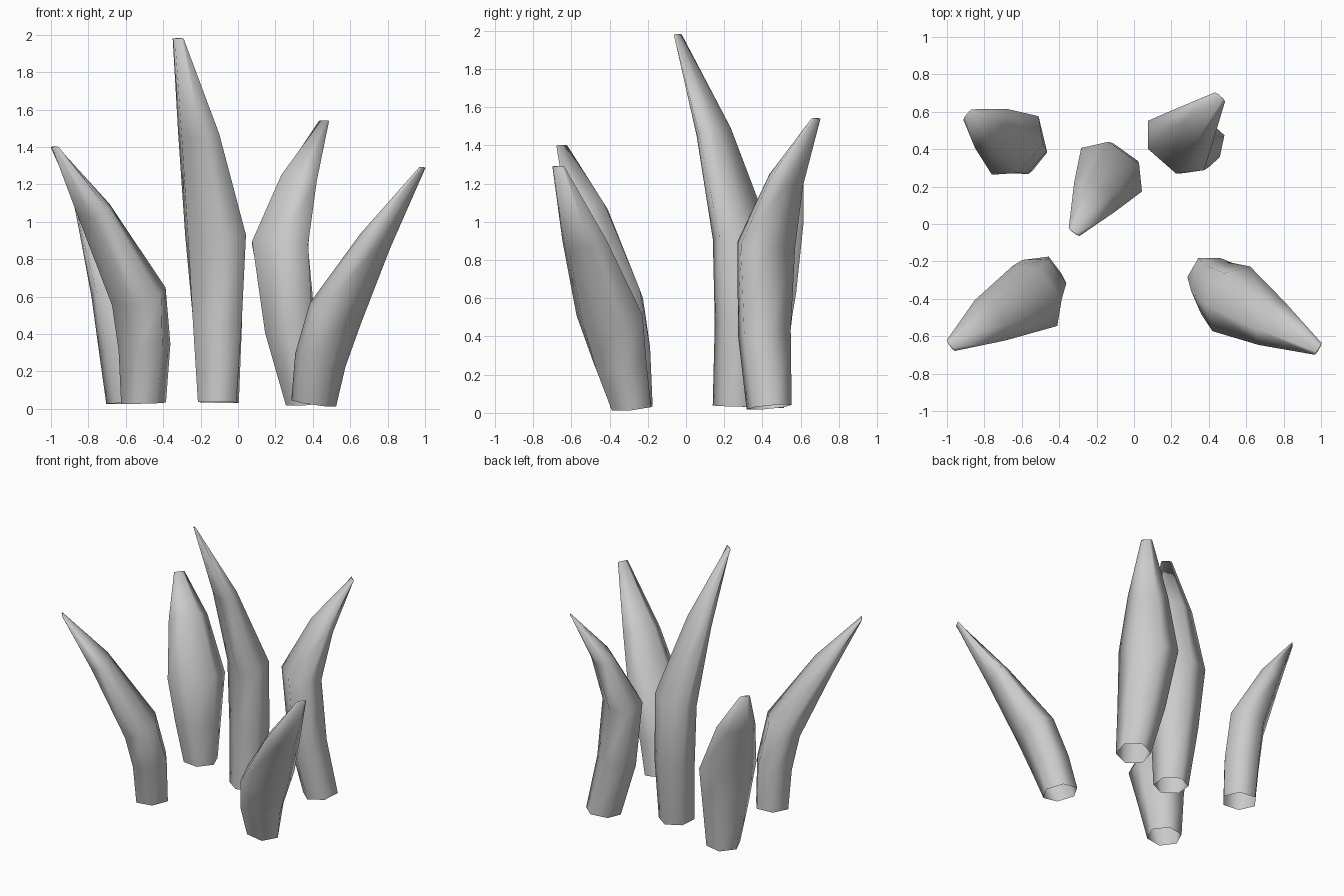
import bpy, math
from mathutils import Vector

if "Cube" in bpy.data.objects:
    bpy.data.objects.remove(bpy.data.objects["Cube"])

SIDES = 6
# half width and half depth of the cross-section, base to tip
SECTIONS = [(.118, .122), (.16, .132), (.2, .132), (.135, .075), (.036, .006)]


def leaf(name, width_dir, path):
    """Rolled, open-ended leaf: hexagonal rings along a bent path."""
    pts = [Vector(p) for p in path]
    w = Vector((width_dir[0], width_dir[1], 0)).normalized()
    verts, faces = [], []
    last = len(pts) - 1
    for i, (p, (hw, hd)) in enumerate(zip(pts, SECTIONS)):
        tangent = pts[min(i + 1, last)] - pts[max(i - 1, 0)]
        if i == 0:
            tangent.x *= .6
            tangent.y *= .6
        b = tangent.cross(w).normalized()
        for k in range(SIDES):
            a = math.tau * k / SIDES
            verts.append(p + w * hw * math.cos(a) + b * hd * math.sin(a))
    for i in range(last):
        for k in range(SIDES):
            n = (k + 1) % SIDES
            r, s = i * SIDES, (i + 1) * SIDES
            faces.append((r + k, r + n, s + n, s + k))
    # close the thin tip
    faces.append(tuple(last * SIDES + k for k in range(SIDES)))
    mesh = bpy.data.meshes.new(name)
    mesh.from_pydata(verts, [], faces)
    for f in mesh.polygons:
        f.use_smooth = True
    bpy.context.collection.objects.link(bpy.data.objects.new(name, mesh))


# tall middle leaf
leaf("tall_leaf", (.81, -.58),
     [(-.105, .26, .035), (-.11, .29, .47), (-.12, .29, .93), (-.21, .145, 1.47), (-.32, -.043, 1.98)])
# back leaves
leaf("back_right_leaf", (.75, -.66),
     [(.37, .435, .03), (.28, .41, .42), (.225, .42, .88), (.32, .525, 1.22), (.46, .68, 1.54)])
leaf("back_left_leaf", (.62, .78),
     [(-.585, .40, .03), (-.605, .40, .32), (-.635, .42, .63), (-.765, .51, 1.0), (-.89, .585, 1.27)])
# front leaves
leaf("front_left_leaf", (.6, -.8),
     [(-.505, -.285, .03), (-.50, -.32, .33), (-.53, -.385, .6), (-.77, -.515, 1.06), (-.98, -.65, 1.4)])
leaf("front_right_leaf", (.5, .86),
     [(.405, -.285, .03), (.44, -.345, .26), (.52, -.40, .51), (.735, -.53, .9), (.985, -.668, 1.29)])
